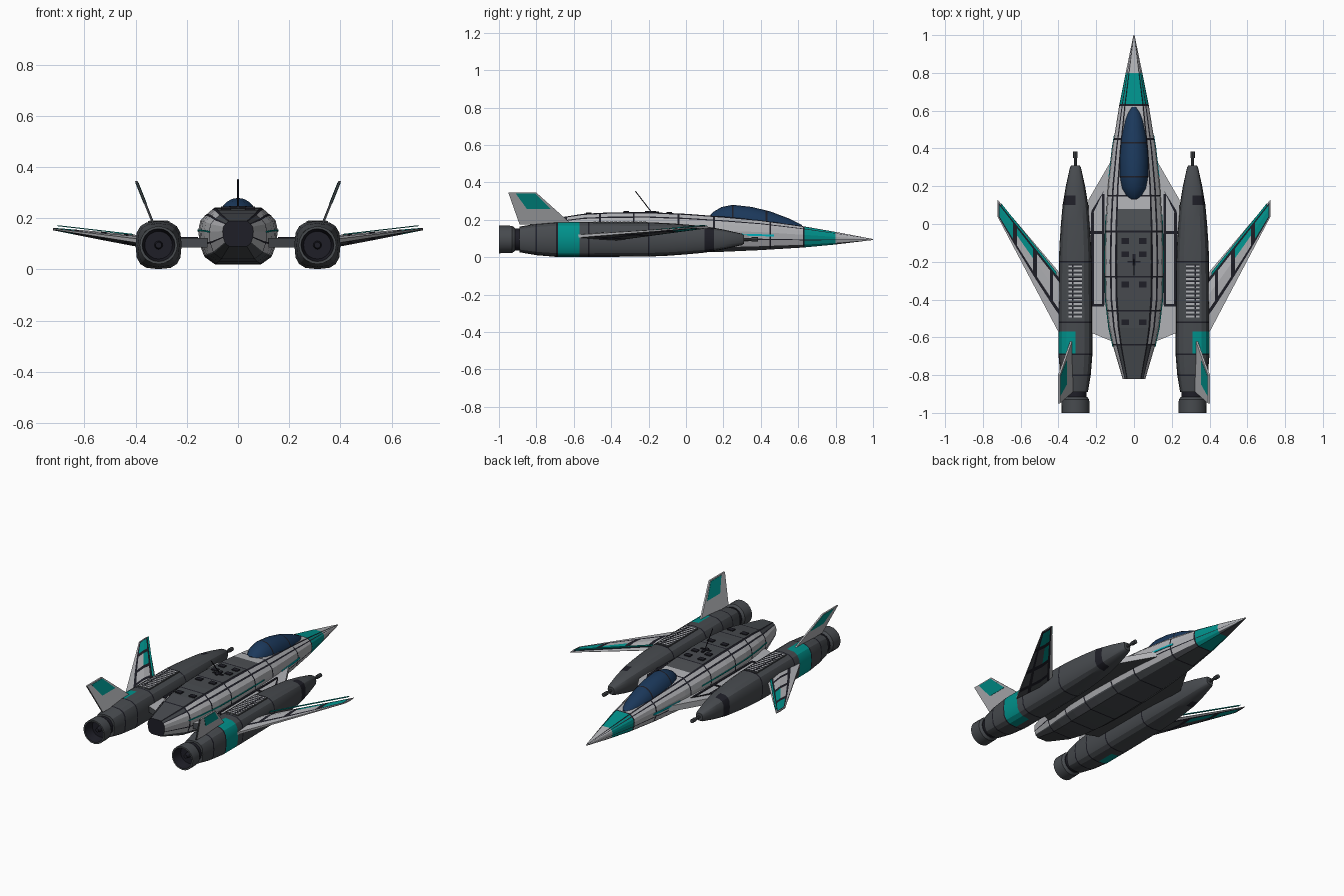
import bpy, bmesh, math
from mathutils import Vector

if "Cube" in bpy.data.objects:
    bpy.data.objects.remove(bpy.data.objects["Cube"])

COLORS = {
    "light_grey": (0.44, 0.445, 0.465), "dark_grey": (0.063, 0.069, 0.077),
    "teal": (0.0, 0.285, 0.26), "near_black": (0.013, 0.013, 0.02),
    "canopy_blue": (0.011, 0.04, 0.105), "mid_grey": (0.078, 0.084, 0.092),
    "cyan": (0.0, 0.45, 0.52),
}
MATS = []
for n, c in COLORS.items():
    m = bpy.data.materials.new(n)
    m.diffuse_color = (*c, 1)
    m.use_nodes = True
    m.node_tree.nodes["Principled BSDF"].inputs["Base Color"].default_value = m.diffuse_color
    MATS.append(m)
LIGHT, DARK, TEAL, BLACK, BLUE, MID, CYAN = range(7)


def finish(name, bm, paint, smooth=None):
    """Turn a bmesh into an object, colouring faces by paint(centre, normal)."""
    bmesh.ops.recalc_face_normals(bm, faces=bm.faces)
    for f in bm.faces:
        f.material_index = paint(f.calc_center_median(), f.normal) if callable(paint) else paint
    me = bpy.data.meshes.new(name)
    bm.to_mesh(me)
    bm.free()
    for m in MATS:
        me.materials.append(m)
    ob = bpy.data.objects.new(name, me)
    bpy.context.collection.objects.link(ob)
    if smooth:
        bpy.context.view_layer.objects.active = ob
        ob.select_set(True)
        bpy.ops.object.shade_smooth_by_angle(angle=math.radians(smooth))
        ob.select_set(False)
    return ob


def loft(name, rings, paint, smooth=None):
    """Skin a list of closed rings and cap both ends."""
    bm = bmesh.new()
    vs = [[bm.verts.new(p) for p in r] for r in rings]
    n = len(vs[0])
    for a, b in zip(vs, vs[1:]):
        for i in range(n):
            j = (i + 1) % n
            bm.faces.new((a[i], a[j], b[j], b[i]))
    bm.faces.new(vs[0])
    bm.faces.new(vs[-1])
    return finish(name, bm, paint, smooth)


def plate(name, pts, z0, z1, paint):
    return loft(name, [[(x, y, z) for x, y in pts] for z in (z0, z1)], paint)


def box(name, x0, x1, y0, y1, z0, z1, paint):
    return plate(name, [(x0, y0), (x1, y0), (x1, y1), (x0, y1)], z0, z1, paint)


def tube(name, p, q, r, mat, sides=8):
    p, q = Vector(p), Vector(q)
    rot = (q - p).to_track_quat('Z', 'Y')
    ring = [rot @ Vector((r * math.cos(a * math.tau / sides), r * math.sin(a * math.tau / sides), 0))
            for a in range(sides)]
    return loft(name, [[p + v for v in ring], [q + v for v in ring]], mat, 40)


def at(table, y):
    """Linear lookup in a profile table sorted by falling y."""
    for a, b in zip(table, table[1:]):
        if b[0] <= y <= a[0]:
            t = (a[0] - y) / (a[0] - b[0])
            return [p + (q - p) * t for p, q in zip(a[1:], b[1:])]
    return table[-1][1:]


def stations(table, seams, cuts=()):
    ys = {r[0] for r in table} | set(cuts)
    for s in seams:
        ys = {y for y in ys if abs(y - s) > .0045} | {s - .0045, s + .0045}
    return sorted(ys, reverse=True)


def on_seam(y, seams):
    return any(abs(y - s) < 0.002 for s in seams)


# Fuselage: y, half width, bottom, top
HULL = [(1, .003, .092, .097), (.8, .044, .068, .135), (.63, .078, .052, .165), (.4, .115, .038, .198),
        (.2, .138, .029, .217), (0, .15, .024, .232), (-.2, .155, .02, .241), (-.4, .15, .022, .24),
        (-.55, .132, .03, .232), (-.65, .11, .043, .216), (-.82, .06, .09, .19)]
SHAPE = [(.58, 0), (.84, .13), (.86, .16), (.96, .34), (.972, .38), (1, .6), (.95, .77), (.83, .865), (.77, .895),
         (.65, .97), (.59, 1)]
HULL_SEAMS = [.63, .45, .15, -.04, -.28, -.46, -.64]


def hull_ring(y):
    w, b, t = at(HULL, y)
    right = [(u * w, y, b + v * (t - b)) for u, v in SHAPE]
    return right + [(-x, y, z) for x, y, z in reversed(right)]


def hull_paint(c, n):
    w, b, t = at(HULL, c.y)
    u, v = abs(c.x) / w, (c.z - b) / (t - b)
    if c.y < -.815 or on_seam(c.y, HULL_SEAMS):
        return BLACK
    if c.y < .95 and (.6 < u < .64 and v > .9 or .78 < u < .82 and v > .8 or .345 < v < .375):
        return BLACK
    if .63 < c.y < .8:
        return TEAL
    if v < .1 or (v < .2 and c.y < .15):
        return DARK
    if (v > .95 and c.y < .08) or (v > .9 and c.y < -.64):
        return MID if c.y > -.04 else DARK
    return LIGHT


loft("fuselage", [hull_ring(y) for y in stations(HULL, HULL_SEAMS, [.08])], hull_paint)

# Canopy with frame bars and dark sill
CAN = [(.62, .016, .172), (.59, .036, .187), (.55, .05, .207), (.45, .069, .245), (.35, .077, .269),
       (.25, .077, .28), (.19, .066, .268), (.15, .045, .245), (.13, .022, .225)]
CAN_SEAMS = [.43, .25]


def can_ring(y, grow=0, lift=None):
    w, t = at(CAN, y)
    w += grow
    b = at(HULL, y)[2] - .02
    t = t if lift is None else b + lift
    return [(w * math.cos(a * math.pi / 10), y, b + (t - b) * math.sin(a * math.pi / 10)) for a in range(11)]


loft("canopy", [can_ring(y) for y in stations(CAN, CAN_SEAMS)],
     lambda c, n: BLACK if on_seam(c.y, CAN_SEAMS) else BLUE, 30)
loft("canopy_sill", [can_ring(y, .006, .024) for y in stations(CAN, [])], BLACK)

# Spine hatches and antenna
for s in (1, -1):
    for i, y in enumerate((-.09, -.16, -.32, -.52)):
        x, z = s * .047, at(HULL, y)[2]
        box(f"spine_hatch_{i}", x - .02, x + .02, y - .015, y + .015, z - .01, z + .006, BLACK)
tube("antenna_mast", (0, -.18, .235), (0, -.27, .352), .003, BLACK, 6)
box("antenna_base", -.008, .008, -.22, -.16, .235, .247, BLACK)
box("antenna_crossbar", -.035, .035, -.205, -.195, .24, .247, BLACK)

# Nacelle: y, radius
POD = [(.31, .022), (.3, .029), (.2, .051), (.1, .068), (0, .077), (-.1, .084), (-.2, .088), (-.5, .09),
       (-.69, .09), (-.8, .081), (-.89, .066)]
POD_SEAMS = [-.2, -.52, -.69, -.8]
PX, PZ = .31, .095


def ring(s, y, r, power=1, n=16, h=1.0):
    pts = []
    for i in range(n):
        c, q = math.cos(i * math.tau / n), math.sin(i * math.tau / n)
        pts.append((s * PX + r * math.copysign(abs(c) ** power, c), y,
                    PZ + h * r * math.copysign(abs(q) ** power, q)))
    return pts


def pod_paint(c, n):
    outer = abs(c.x) > PX + .001
    if on_seam(c.y, POD_SEAMS):
        return BLACK
    if outer and -.69 < c.y < -.57:
        return TEAL
    if outer and .1 < c.y < .15:
        return BLACK
    return DARK


def nozzle_paint(c, n):
    return BLACK if math.hypot(abs(c.x) - PX, c.z - PZ) < .062 else DARK


# Wing surface: u along the span, v along the chord; the frame widens toward the tip
US = [0, .14, .19, .39, .45, .70, .76, .965, .985, 1]
VS = [(0, 0), (.09, 0), (.16, .03), (.36, .08), (.60, .2), (.69, .22), (1, 0)]


def wing_point(s, u, vv, side):
    v = vv[0] + vv[1] * u
    lead, trail = -.275 + .405 * u, -.61 + .65 * u
    half = (.024 * (1 - u) + .004 * u) * (1 - abs(v - .4) / .85 if v > .4 else (v / .4) ** .6)
    return (s * (.38 + .343 * u), lead + (trail - lead) * v, .11 + .048 * u + side * (half + .001))


def wing_colour(iu, iv, side):
    if iv == 0 or (side > 0 and (iu == 8 or iv == 5)):
        return LIGHT
    if iv in (1, 4) or iu in (1, 3, 5, 7):
        return BLACK
    if iv < 5 and (iu == 6 or (iu == 4 and iv == 2)):
        return TEAL
    return LIGHT if side > 0 else DARK


def wing(s):
    bm = bmesh.new()
    colours, grids = {}, {}
    for side in (1, -1):
        g = grids[side] = [[bm.verts.new(wing_point(s, u, v, side)) for v in VS] for u in US]
        for i in range(len(US) - 1):
            for j in range(len(VS) - 1):
                f = bm.faces.new((g[i][j], g[i + 1][j], g[i + 1][j + 1], g[i][j + 1]))
                colours[tuple(round(k, 5) for k in f.calc_center_median())] = wing_colour(i, j, side)
    a, b = grids[1], grids[-1]
    for line in ([(i, 0) for i in range(len(US))], [(i, len(VS) - 1) for i in range(len(US))],
                 [(0, j) for j in range(len(VS))], [(len(US) - 1, j) for j in range(len(VS))]):
        for (i, j), (k, l) in zip(line, line[1:]):
            bm.faces.new((a[i][j], a[k][l], b[k][l], b[i][j]))
    finish("wing", bm, lambda c, n: colours.get(tuple(round(k, 5) for k in c), LIGHT))


def fin_poly(s, pts, w):
    """Two copies of a y,z outline on the leaning fin plane."""
    return [[(s * (.333 + (z - .185) * .40 + d), y, z) for y, z in pts] for d in (-w, w)]


def stripe(name, s, ys, v, mat, h, out):
    """Thin painted strip following the fuselage side."""
    rings = []
    for y in ys:
        w, b, t = at(HULL, y)
        z = b + v * (t - b)
        rings.append([(s * (w + dx), y, z + dz) for dx, dz in ((-.012, -h), (out, -h), (out, h), (-.012, h))])
    loft(name, rings, mat)


for s in (1, -1):
    loft("nacelle", [ring(s, y, at(POD, y)[0], .68, 16, 1.04) for y in stations(POD, POD_SEAMS, [-.57, .15])],
         pod_paint, 25)
    # Exhaust neck and hollow nozzle
    loft("nozzle_neck", [ring(s, y, .058) for y in (-.88, -.93)], BLACK, 30)
    loft("nozzle", [ring(s, y, r, 1, 20) for y, r in
                    ((-.915, .062), (-.93, .073), (-1, .074), (-1, .064), (-.94, .054))], nozzle_paint, 30)
    loft("nozzle_core", [ring(s, y, r, 1, 12) for y, r in ((-.93, .018), (-.97, .012))], BLACK, 30)
    # Gun barrel
    tube("gun_barrel", (s * PX, .3, PZ), (s * PX, .385, PZ), .008, DARK)
    tube("gun_muzzle", (s * PX, .35, PZ), (s * PX, .385, PZ), .012, DARK)
    # Slatted vent on top of the nacelle
    box("vent_bed", s * PX - .042, s * PX + .042, -.505, -.205, .18, .1895, DARK)
    for i in range(13):
        y = -.495 + i * .0222
        box("vent_slat", s * PX - .036, s * PX + .036, y, y + .01, .182, .1905, LIGHT)
        box("vent_gap", s * PX - .036, s * PX + .036, y + .01, y + .015, .182, .1905, BLACK)
        box("vent_slat_end", s * (PX + .015) - .004, s * (PX + .015) + .004, y, y + .01, .182, .191, BLACK)
    # Tail fin with painted panel
    loft("tail_fin", fin_poly(s, [(-.61, .175), (-.80, .345), (-.95, .345), (-.89, .175)], .005),
         lambda c, n: DARK if n.y < -.5 else LIGHT)
    loft("fin_panel", fin_poly(s, [(-.722, .257), (-.805, .34), (-.91, .34), (-.85, .257)], .0065), TEAL)
    # Wing and raised leading-edge blade
    wing(s)
    blade = [(.41, -.255, .135), (.705, .112, .169), (.705, .095, .169), (.41, -.275, .135)]
    loft("wing_blade", [[(s * x, y, z + d) for x, y, z in blade] for d in (0, .004)], TEAL)
    # Inner wing joining fuselage and nacelle, with dark frame lines
    plate("inner_wing", [(s * x, y) for x, y in ((.10, .37), (.13, .32), (.24, .13), (.24, -.57), (.12, -.62))],
          .085, .122, lambda c, n: DARK if n.z < -.5 or n.y < -.5 else LIGHT)
    box("inner_line", s * .156, s * .169, -.43, .16, .12, .126, BLACK)
    plate("inner_line_front", [(s * x, y) for x, y in ((.156, .18), (.169, .16), (.225, .07), (.225, .04))],
          .12, .126, BLACK)
    for y in (-.045, -.43):
        box("inner_crossbar", s * .158, s * .235, y - .007, y + .007, .12, .126, BLACK)
    box("inner_line_outer", s * .211, s * .227, -.43, .06, .12, .126, BLACK)
    # Side stripes
    stripe("front_stripe", s, (.47, .4, .25), .5, CYAN, .005, .003)
    stripe("side_stripe", s, (.05, -.08, -.2, -.4, -.55, -.65), .6, TEAL, .003, .004)
